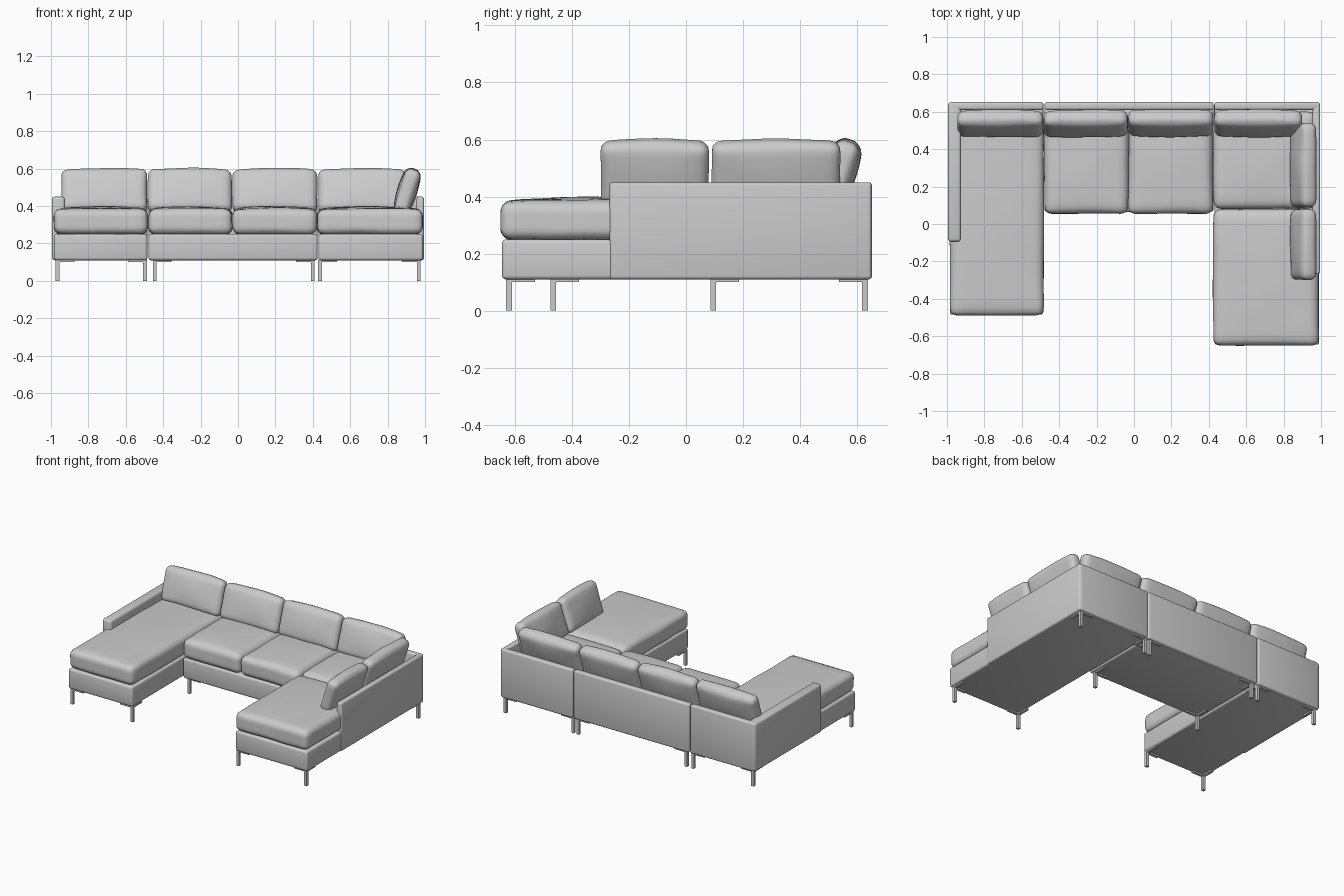
import bpy, bmesh, math
from mathutils import Vector, Matrix, noise

cube = bpy.data.objects.get("Cube")
if cube:
    bpy.data.objects.remove(cube, do_unlink=True)


def material(name, value):
    mat = bpy.data.materials.new(name)
    mat.use_nodes = True
    colour = (value, value, value, 1)
    mat.diffuse_color = colour
    mat.node_tree.nodes["Principled BSDF"].inputs["Base Color"].default_value = colour
    return mat


GREY = material("grey upholstery", 0.6)


def finish(bm, name, smooth=True):
    mesh = bpy.data.meshes.new(name)
    bmesh.ops.recalc_face_normals(bm, faces=bm.faces)
    bm.to_mesh(mesh)
    bm.free()
    obj = bpy.data.objects.new(name, mesh)
    bpy.context.collection.objects.link(obj)
    mesh.materials.append(GREY)
    for poly in mesh.polygons:
        poly.use_smooth = smooth
    return obj


def box(name, xs, ys, zs, bevel=0.0):
    """Box from its extents, with softly rounded edges if bevel is set."""
    bm = bmesh.new()
    bmesh.ops.create_cube(bm, size=1)
    for v in bm.verts:
        v.co = Vector([(a + b) / 2 + c * (b - a) for (a, b), c in zip((xs, ys, zs), v.co)])
    if bevel:
        bmesh.ops.bevel(bm, geom=bm.edges[:], offset=bevel, segments=3,
                        profile=0.5, affect='EDGES')
    return finish(bm, name, smooth=bool(bevel))


def cushion(name, size, place, radius, puff, crown=0.0, cuts=15):
    """Rounded, stuffed block: puff swells its two large faces, crown its top edge."""
    half = Vector(size) / 2
    thin = min(range(3), key=lambda i: half[i])
    wide = [i for i in range(3) if i != thin]
    bm = bmesh.new()
    bmesh.ops.create_cube(bm, size=2)
    bmesh.ops.subdivide_edges(bm, edges=bm.edges[:], cuts=cuts, use_grid_fill=True)
    for v in bm.verts:
        u = Vector([math.sin(c * math.pi / 2) for c in v.co])
        p = Vector([a * h for a, h in zip(u, half)])
        core = Vector([max(radius - h, min(h - radius, c)) for c, h in zip(p, half)])
        p = core + (p - core).normalized() * radius
        swell = (1 - u[wide[0]] ** 2) * (1 - u[wide[1]] ** 2)
        p[thin] += puff * u[thin] * swell
        p.z += crown * max(u.z, 0) * (1 - u[wide[0]] ** 2)
        # slight fabric unevenness
        spot = place @ p
        p += noise.noise_vector(spot * 6) * 0.004
        v.co = place @ p
    return finish(bm, name)


def seat(name, xs, ys, zs=(0.25, 0.385)):
    size = [b - a for a, b in (xs, ys, zs)]
    centre = [(a + b) / 2 for a, b in (xs, ys, zs)]
    cushion(name, size, Matrix.Translation(centre), 0.04, 0.014)


# Base and back panel of each of the three sections: x range, front y
SECTIONS = {"right_chaise": ((-0.985, -0.485), -0.485),
            "middle": ((-0.478, 0.425), 0.065),
            "left_chaise": ((0.43, 0.99), -0.645)}
for name, (xs, front) in SECTIONS.items():
    box(name + "_base", xs, (front, 0.64), (0.11, 0.25), 0.014)
    box(name + "_back", xs, (0.61, 0.652), (0.11, 0.45), 0.012)

# Arms
box("right_arm", (-0.995, -0.925), (-0.095, 0.65), (0.11, 0.45), 0.016)
box("left_arm", (0.955, 0.995), (-0.268, 0.65), (0.11, 0.45), 0.012)

# Seat cushions
seat("right_chaise_cushion", (-0.985, -0.482), (-0.49, 0.6))
seat("middle_cushion_right", (-0.48, -0.03), (0.055, 0.6))
seat("middle_cushion_left", (-0.03, 0.42), (0.055, 0.6))
seat("corner_cushion", (0.422, 0.97), (0.082, 0.6))
seat("left_chaise_cushion", (0.422, 0.988), (-0.65, 0.08))

# Back pillows, leaning on the back panels
LEAN = math.radians(18)
for i, (a, b) in enumerate([(-0.945, -0.486), (-0.482, -0.034), (-0.03, 0.424), (0.43, 0.9)]):
    place = Matrix.Translation(((a + b) / 2, 0.537, 0.478)) @ Matrix.Rotation(-LEAN, 4, 'X')
    cushion(f"back_pillow_{i + 1}", (b - a, 0.085, 0.235), place, 0.034, 0.016, 0.01)

# Side pillows, leaning on the left arm
for i, (a, b) in enumerate([(-0.3, 0.08), (0.09, 0.54)]):
    place = Matrix.Translation((0.905, (a + b) / 2, 0.478)) @ Matrix.Rotation(LEAN, 4, 'Y')
    cushion(f"side_pillow_{i + 1}", (0.08, b - a, 0.235), place, 0.032, 0.014, 0.01)

# Slim legs with angled brackets reaching inward under each section
LEGS = [(-0.965, -0.497, -0.465), (-0.445, 0.4, 0.095), (0.438, 0.967, -0.62)]
W = 0.01
for x0, x1, front in LEGS:
    for x, sx in ((x0, 1), (x1, -1)):
        for y, sy in ((front, 1), (0.627, -1)):
            box("leg", (x - W, x + W), (y - W, y + W), (0, 0.111))
            box("leg_bracket_across", sorted((x - sx * W, x + sx * 0.09)),
                (y - W, y + W), (0.1, 0.111))
            box("leg_bracket_along", (x - W, x + W),
                sorted((y - sy * W, y + sy * 0.09)), (0.1, 0.111))
